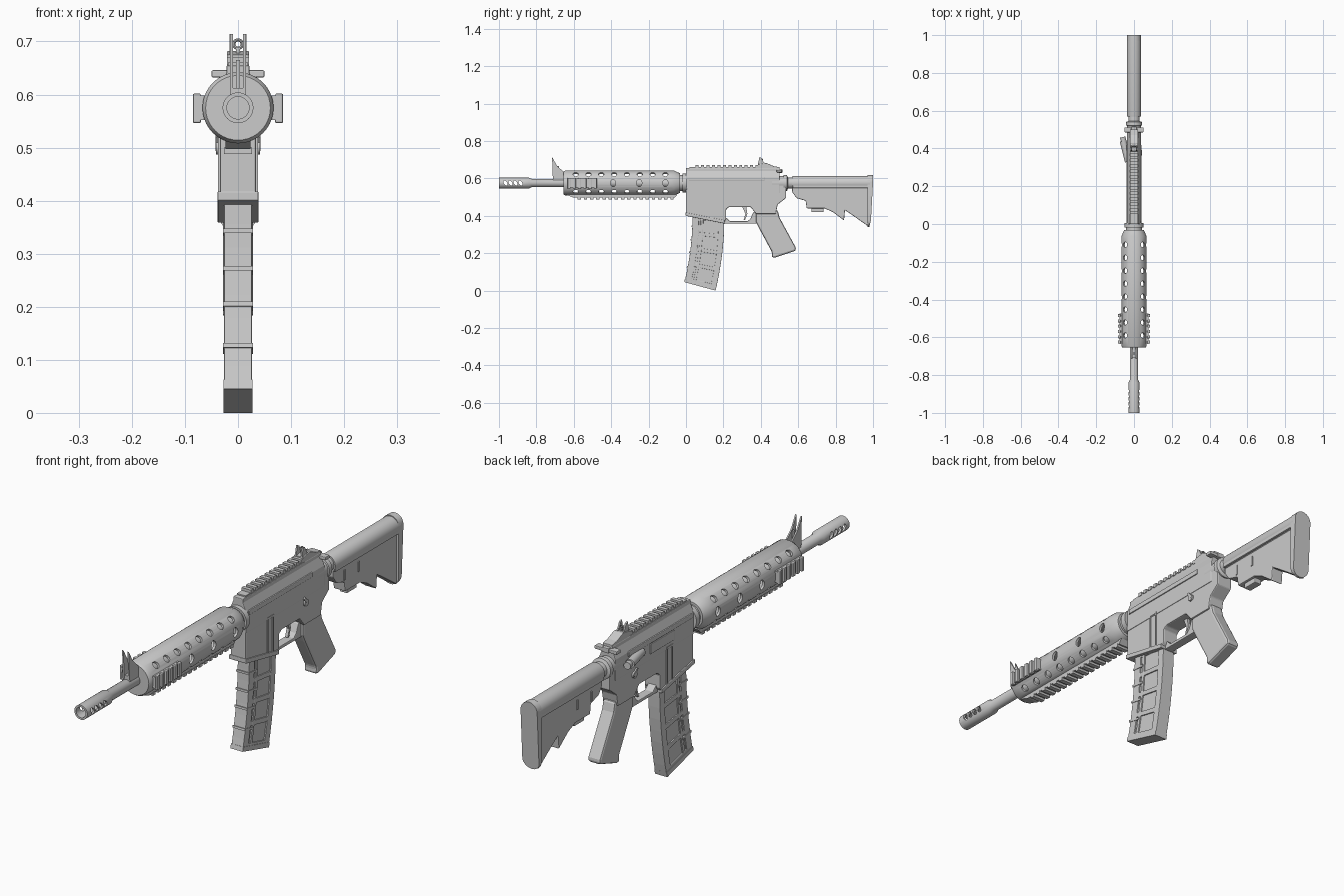
import bpy, bmesh, math
from mathutils import Matrix, Vector

AXIS = 0.575  # height of the bore line

cube = bpy.data.objects.get("Cube")
if cube:
    bpy.data.objects.remove(cube, do_unlink=True)


def finish(name, bm, smooth=False, bevel=0):
    bmesh.ops.recalc_face_normals(bm, faces=bm.faces)
    mesh = bpy.data.meshes.new(name)
    bm.to_mesh(mesh)
    bm.free()
    obj = bpy.data.objects.new(name, mesh)
    bpy.context.collection.objects.link(obj)
    if bevel:
        mod = obj.modifiers.new("bevel", 'BEVEL')
        mod.width, mod.segments, mod.limit_method = bevel, 2, 'ANGLE'
    if smooth:
        shade(obj)
    return obj


def shade(obj):
    bpy.ops.object.select_all(action='DESELECT')
    obj.select_set(True)
    bpy.context.view_layer.objects.active = obj
    bpy.ops.object.shade_smooth_by_angle(angle=math.radians(35))


def add_prism(bm, points, half, x=0):
    """Side outline (y, z) extruded across x."""
    face = bm.faces.new([bm.verts.new((x - half, y, z)) for y, z in points])
    new = bmesh.ops.extrude_face_region(bm, geom=[face])["geom"]
    verts = [v for v in new if isinstance(v, bmesh.types.BMVert)]
    bmesh.ops.translate(bm, verts=verts, vec=(2 * half, 0, 0))


def prism(name, points, half, xs=(0,), bevel=0):
    bm = bmesh.new()
    for x in xs:
        add_prism(bm, points, half, x)
    return finish(name, bm, bevel=bevel)


def boxes(name, items, bevel=0):
    """Each item is (x range, y range, z range)."""
    bm = bmesh.new()
    for item in items:
        mid = Vector([(a + b) / 2 for a, b in item])
        size = [abs(b - a) for a, b in item]
        bmesh.ops.create_cube(bm, size=1, matrix=Matrix.Translation(mid) @ Matrix.Diagonal((*size, 1)))
    return finish(name, bm, bevel=bevel)


def lathe(name, profile, closed=False):
    """Profile of (radius, y) turned around the bore line."""
    bm = bmesh.new()
    verts = [bm.verts.new((r, y, AXIS)) for r, y in profile]
    pairs = list(zip(verts, verts[1:])) + ([(verts[-1], verts[0])] if closed else [])
    edges = [bm.edges.new(p) for p in pairs]
    bmesh.ops.spin(bm, geom=verts + edges, cent=(0, 0, AXIS), axis=(0, 1, 0),
                   angle=math.tau, steps=40)
    bmesh.ops.remove_doubles(bm, verts=bm.verts, dist=0.0001)
    return finish(name, bm, True)


def add_rod(bm, start, end, radius, stretch=1, twist=0):
    start, end = Vector(start), Vector(end)
    rot = (end - start).to_track_quat('Z', 'Y').to_matrix().to_4x4()
    mat = Matrix.Translation((start + end) / 2) @ rot @ Matrix.Rotation(twist, 4, 'Z')
    bmesh.ops.create_cone(bm, cap_ends=True, segments=20, radius1=radius, radius2=radius,
                          depth=(end - start).length, matrix=mat @ Matrix.Diagonal((1, stretch, 1, 1)))


def rod(name, *args):
    bm = bmesh.new()
    add_rod(bm, *args)
    return finish(name, bm, True)


def carve(obj, bm):
    cutter = finish("hole_cutter", bm)
    cutter.hide_render = True
    mod = obj.modifiers.new("holes", 'BOOLEAN')
    mod.operation, mod.solver, mod.object = 'DIFFERENCE', 'EXACT', cutter
    bpy.context.view_layer.objects.active = obj
    bpy.ops.object.modifier_apply(modifier=mod.name)
    bpy.data.objects.remove(cutter, do_unlink=True)
    shade(obj)


def steps(first, last, count):
    return [first + (last - first) * i / (count - 1) for i in range(count)]


# Barrel with slotted muzzle
barrel = lathe("barrel", [(0, -.85), (.021, -.85), (.021, -1), (.029, -1), (.029, -.84),
                          (.022, -.825), (.022, .02), (0, .02)])
slots = bmesh.new()
for y in steps(-.965, -.885, 4):
    for side in (-1, 1):
        add_rod(slots, (side * .01, y, AXIS), (side * .05, y, AXIS), .009, 1.7, side * math.radians(35))
carve(barrel, slots)

# Vented hollow handguard
handguard = lathe("handguard", [(.02, -.655), (.061, -.655), (.067, -.645), (.067, -.065), (.052, -.032),
                                (.02, -.032), (.02, -.045), (.045, -.045), (.057, -.07),
                                (.057, -.64), (.02, -.64)], closed=True)
vents = bmesh.new()


def add_vent(angle, y, radius, stretch):
    ray = Vector((math.sin(math.radians(angle)), 0, math.cos(math.radians(angle))))
    base = Vector((0, y, AXIS))
    add_rod(vents, base + ray * .04, base + ray * .09, radius, stretch)


for y in steps(-.59, -.11, 8):
    for angle in (45, 135, 225, 315):
        add_vent(angle, y, .0145, 1)
for y in steps(-.39, -.11, 3):
    for angle in (90, 270):
        add_vent(angle, y, .014, 1.4)
carve(handguard, vents)

# Handguard accessory rails
prism("bottom_rail", [(-.65, .515), (-.6, .497), (-.06, .497), (-.045, .515)], .024)
boxes("bottom_rail_teeth", [((-.026, .026), (y - .009, y + .009), (.488, .5))
                            for y in steps(-.57, -.075, 16)])
sides = (-1, 1)
boxes("side_rails", [((s * .055, s * .077), (-.635, -.475), (.552, .598)) for s in sides])
boxes("side_rail_teeth", [((s * .07, s * .085), (y - .008, y + .008), (.546, .602))
                          for s in sides for y in steps(-.625, -.485, 6)], .003)

# Front sight
boxes("front_sight_base", [((-.015, .015), (-.71, -.65), (.58, .612)),
                           ((-.004, .004), (-.69, -.68), (.6, .665))])
prism("front_sight_fins", [(-.716, .714), (-.712, .6), (-.652, .6), (-.655, .635), (-.69, .668)],
      .003, (-.012, .012))

# Receiver
lathe("barrel_nut", [(.02, -.04), (.042, -.04), (.042, -.018), (.05, -.018), (.05, .005), (.02, .005)], True)
bm = bmesh.new()
section = [(.036, .52), (.036, .605), (.022, .64), (.022, .655)]
outline = section + [(-x, z) for x, z in reversed(section)]
face = bm.faces.new([bm.verts.new((x, 0, z)) for x, z in outline])
ext = bmesh.ops.extrude_face_region(bm, geom=[face])["geom"]
bmesh.ops.translate(bm, verts=[v for v in ext if isinstance(v, bmesh.types.BMVert)], vec=(0, .5, 0))
finish("upper_receiver", bm, bevel=.003)
boxes("receiver_ridges", [((s * .03, s * .04), (.015, .42), (.588, .608)) for s in sides], .003)
boxes("ejection_port_cover", [((-.03, -.04), (.13, .28), (.545, .585))], .002)
prism("lower_receiver", [(0, .57), (0, .4), (.2, .362), (.215, .38), (.215, .435), (.23, .447),
                         (.345, .447), (.375, .41), (.48, .41), (.49, .46), (.535, .495),
                         (.535, .57)], .034, bevel=.004)
prism("magazine_well_lip", [(-.003, .4), (.207, .358), (.207, .376), (-.003, .418)], .039, bevel=.003)
boxes("well_frame", [((s * .03, s * .0375), y, z) for s in sides
                     for y, z in (((.135, .142), (.38, .53)), ((.168, .175), (.38, .53)),
                                  ((.135, .175), (.524, .532)))])

# Trigger group
prism("trigger_guard", [(.2, .358), (.385, .358), (.385, .42), (.36, .42), (.345, .385), (.33, .371),
                        (.235, .371), (.215, .39), (.2, .39)], .018, bevel=.003)
prism("trigger", [(.3, .45), (.318, .41), (.308, .378), (.316, .378), (.328, .41), (.322, .45)], .006)
rod("selector_pivot", (-.041, .38, .5), (.041, .38, .5), .013)
prism("selector_lever", [(.362, .52), (.37, .526), (.392, .502), (.384, .494)], .003, (-.039, .039))

# Pistol grip
prism("pistol_grip", [(.375, .42), (.375, .365), (.39, .335), (.46, .205), (.458, .178), (.475, .176),
                      (.588, .214), (.586, .232), (.5, .39), (.49, .43)], .028, bevel=.009)


# Curved magazine
def mag(u, t):
    front = Vector((.035 - .043 * t * t, .4 - .355 * t))
    back = Vector((.205 - .047 * t * t, .39 - .39 * t))
    return front.lerp(back, u)


def strip(bm, u0, u1, half, t0=0, t1=1):
    ts = steps(t0, t1, 9)
    add_prism(bm, [mag(u0, t) for t in ts] + [mag(u1, t) for t in reversed(ts)], half)


bm = bmesh.new()
strip(bm, .02, .98, .021)
for u0, u1 in ((0, .2), (.26, .34), (.82, 1)):
    strip(bm, u0, u1, .026)
for t in steps(.03, .95, 5):
    strip(bm, .1, .9, .0255, t - .025, t + .025)
finish("magazine", bm, bevel=.0015)
bm = bmesh.new()
for t in (.16, .36, .55, .77):
    strip(bm, -.03, .3, .028, t - .012, t + .012)
strip(bm, -.01, 1, .0275, .95, 1)
finish("magazine_ribs", bm)

# Top rail and rear sight
boxes("top_rail", [((-.019, .019), (.02, .41), (.65, .66))])
boxes("top_rail_teeth", [((-.021, .021), (y - .008, y + .008), (.656, .671)) for y in steps(.06, .38, 12)])
prism("rear_sight_base", [(.385, .65), (.385, .675), (.43, .682), (.47, .665), (.5, .66), (.5, .65)],
      .021, bevel=.002)
prism("rear_sight_ears", [(.382, .665), (.393, .714), (.404, .708), (.415, .685), (.45, .67)],
      .003, (-.013, .013))
bpy.ops.mesh.primitive_torus_add(location=(0, .41, .695), rotation=(math.pi / 2, 0, 0), major_radius=.008,
                                 minor_radius=.003, major_segments=20, minor_segments=8)
bpy.context.object.name = "rear_aperture"
boxes("aperture_post", [((-.004, .004), (.405, .415), (.67, .69))])
boxes("charging_handle", [((-.015, .015), (.44, .515), (.63, .65)),
                          ((-.05, .05), (.485, .512), (.632, .646))], .003)
rod("forward_assist", (-.03, .33, .572), (-.058, .44, .572), .018)
rod("forward_assist_button", (-.052, .425, .572), (-.06, .46, .572), .014)

# Stock
lathe("buffer_tube", [(0, .46), (.037, .46), (.037, .52), (.042, .522), (.042, .54), (.03, .545),
                      (.03, .6), (0, .6)])
lathe("stock_tube", [(0, .568), (.036, .568), (.038, .575), (.038, .985), (0, .985)])
prism("stock_web", [(.568, .57), (.568, .527), (.59, .495), (.64, .48), (.645, .44), (.74, .44),
                    (.785, .42), (.845, .375), (.85, .43), (.88, .41), (.975, .343), (.985, .57)],
      .026, bevel=.004)
prism("stock_side_panel", [(.57, .575), (.57, .55), (.98, .55), (.98, .575)], .036, bevel=.003)
boxes("stock_ribs", [((-.029, .029), (y, y + .009), (.49, .53)) for y in (.635, .725)])
boxes("stock_release_lever", [((-.016, .016), (.67, .735), (.42, .445))], .004)

# Rounded butt plate
bm = bmesh.new()
arc = [math.pi * i / 12 for i in range(13)]
rim = [(.037 * math.cos(a), .58 + .037 * math.sin(a)) for a in arc]
rim += [(-.037 * math.cos(a), .375 - .035 * math.sin(a)) for a in arc]
face = bm.faces.new([bm.verts.new((x, .97, z)) for x, z in rim])
ext = bmesh.ops.extrude_face_region(bm, geom=[face])["geom"]
for v in ext:
    if isinstance(v, bmesh.types.BMVert):
        v.co.y = 1 - max(0, .42 - v.co.z) * .25
finish("butt_plate", bm, True)
